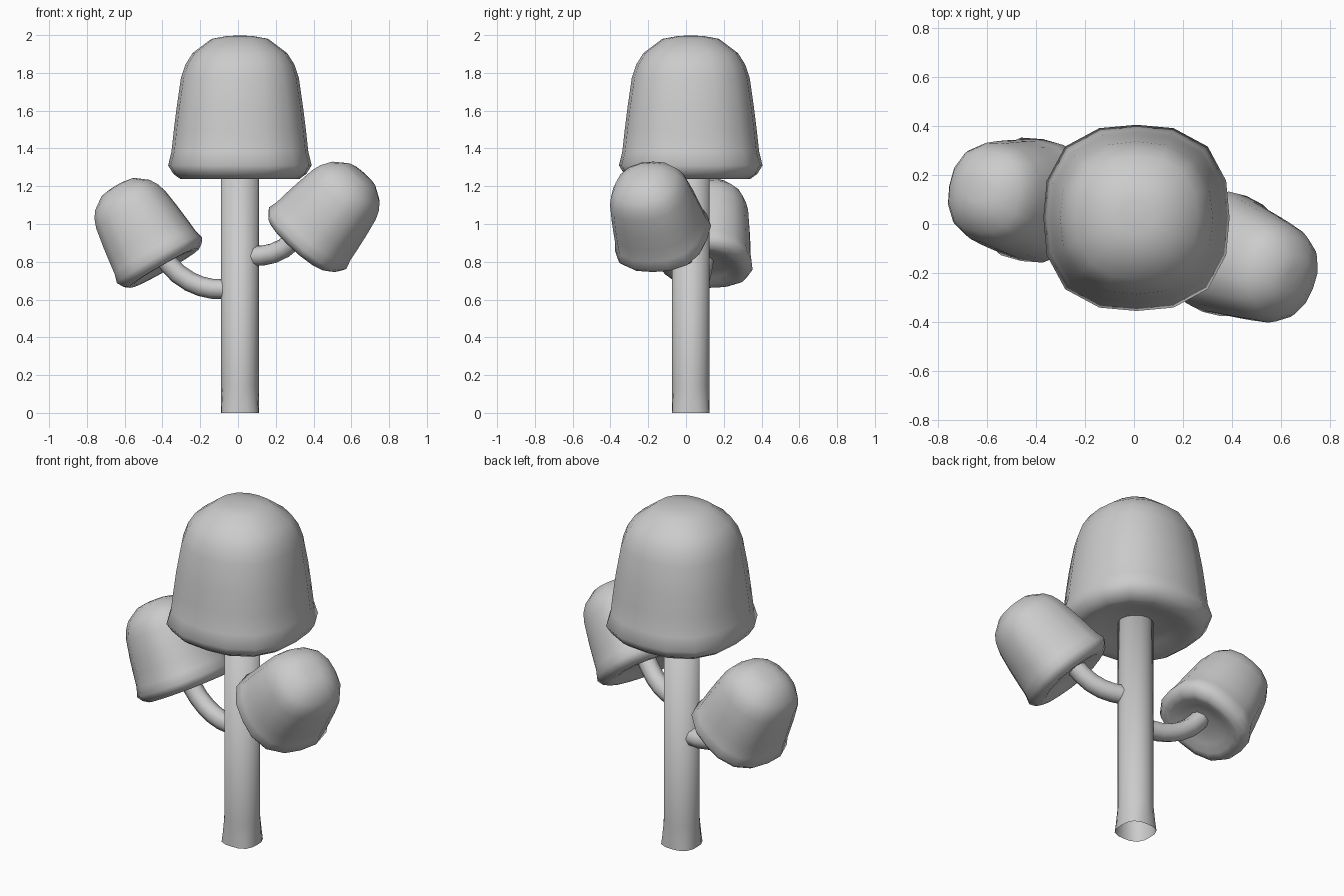
import bpy, bmesh
from math import sin, cos, pi, radians
from mathutils import Matrix, Vector

if "Cube" in bpy.data.objects:
    bpy.data.objects.remove(bpy.data.objects["Cube"])

CX, CY = 0.01, 0.025   # trunk axis


def smooth(ob):
    for poly in ob.data.polygons:
        poly.use_smooth = True


def rounded_loft(name, rings, segs=16, close=(True, True)):
    """Stack of superellipse rings (radius, z, squareness)."""
    bm = bmesh.new()
    loops = []
    for r, z, p in rings:
        loop = []
        for i in range(segs):
            a = 2 * pi * i / segs
            k = r / (abs(cos(a)) ** p + abs(sin(a)) ** p) ** (1 / p)
            loop.append(bm.verts.new((k * cos(a), k * sin(a), z)))
        loops.append(loop)
    for a, b in zip(loops, loops[1:]):
        for i in range(segs):
            j = (i + 1) % segs
            bm.faces.new((a[i], a[j], b[j], b[i]))
    for flag, loop in zip(close, (loops[0], loops[-1])):
        if flag:
            bm.faces.new(loop)
    bmesh.ops.recalc_face_normals(bm, faces=bm.faces)
    me = bpy.data.meshes.new(name)
    bm.to_mesh(me)
    bm.free()
    ob = bpy.data.objects.new(name, me)
    bpy.context.collection.objects.link(ob)
    smooth(ob)
    return ob


# bell-shaped cap: shallow recess below, curled rim, domed top
CAP = [(0.10, 0.045, 2.0), (0.20, 0.03, 2.2), (0.27, 0.005, 2.4), (0.315, 0.003, 2.5),
       (0.352, 0.03, 2.6), (0.38, 0.075, 2.6), (0.362, 0.15, 2.5), (0.35, 0.26, 2.5),
       (0.335, 0.38, 2.5), (0.312, 0.54, 2.4), (0.288, 0.61, 2.4), (0.25, 0.67, 2.4),
       (0.15, 0.745, 2.4), (0.07, 0.76, 2.2), (0.01, 0.763, 2.0)]


def add_cap(name, size=1.0, tilt=0, azimuth=0, centre=None):
    ob = rounded_loft(name, [(r * size, z * size, p) for r, z, p in CAP])
    ob.data.transform(Matrix.Rotation(radians(azimuth), 4, 'Z')
                      @ Matrix.Rotation(radians(tilt), 4, 'Y'))
    # centre the tilted cap's bounds on the wanted spot
    co = [v.co for v in ob.data.vertices]
    mid = Vector([(min(c[i] for c in co) + max(c[i] for c in co)) / 2 for i in range(3)])
    ob.data.transform(Matrix.Translation(Vector(centre) - mid))
    return ob


def add_branch(name, azimuth, path, radius=0.053):
    cu = bpy.data.curves.new(name, 'CURVE')
    cu.dimensions = '3D'
    cu.bevel_depth = radius
    cu.bevel_resolution = 2
    cu.use_fill_caps = True
    sp = cu.splines.new('POLY')
    sp.points.add(len(path) - 1)
    a = radians(azimuth)
    for pt, (r, z) in zip(sp.points, path):
        pt.co = (CX + r * cos(a), CY + r * sin(a), z, 1)
    sp.use_smooth = True
    ob = bpy.data.objects.new(name, cu)
    bpy.context.collection.objects.link(ob)
    return ob


# trunk: round, turning square at the open foot
trunk = rounded_loft("trunk", [(0.10, 0, 3.0), (0.10, 0.05, 2.4), (0.10, 0.14, 1.85),
                               (0.10, 1.29, 1.85)], close=(False, True))
trunk.location = (CX, CY, 0)

# large cap on top
add_cap("main_cap", centre=(CX, CY, 1.618))

# side branches with their tilted caps
add_branch("left_branch", 170, [(0.08, 0.655), (0.15, 0.657), (0.21, 0.67), (0.27, 0.695),
                                (0.33, 0.735), (0.38, 0.785), (0.43, 0.86)])
add_cap("left_cap", 0.665, 30, 170, (-0.475, 0.0975, 0.953))

add_branch("right_branch", -21, [(0.06, 0.83), (0.13, 0.833), (0.19, 0.845), (0.25, 0.872),
                                 (0.30, 0.91), (0.36, 0.97)])
add_cap("right_cap", 0.665, 42, -21, (0.455, -0.135, 1.038))
